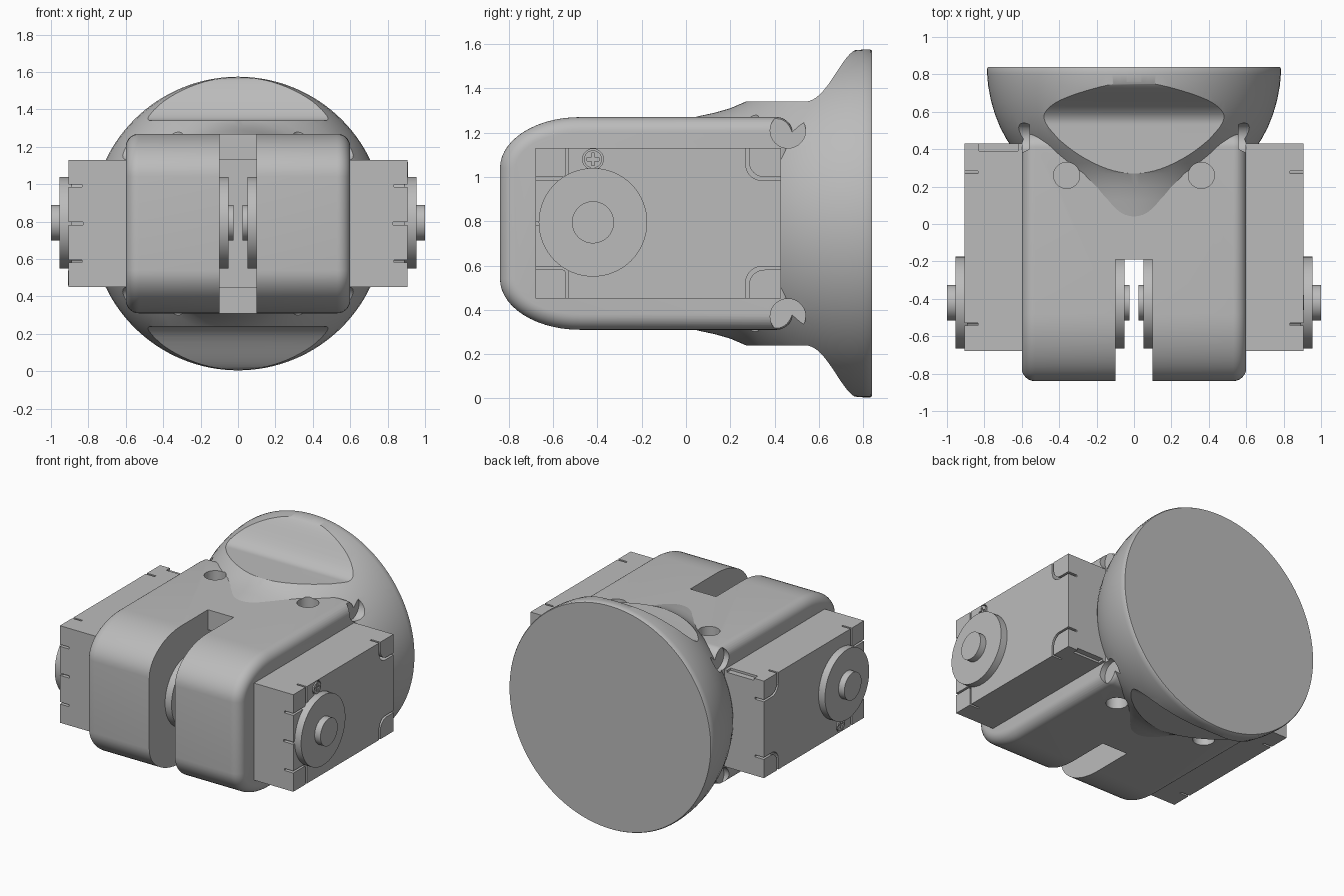
import bpy, bmesh
from math import sin, cos, pi, sqrt

if "Cube" in bpy.data.objects:
    bpy.data.objects.remove(bpy.data.objects["Cube"])

grey = bpy.data.materials.new("plain grey")
grey.use_nodes = True
colour = (0.5, 0.5, 0.5, 1)
grey.diffuse_color = colour
grey.node_tree.nodes["Principled BSDF"].inputs["Base Color"].default_value = colour

MID = 0.79       # height of the main axis
HORN_Y = -0.42   # servo shaft position


def finish(name, bm):
    bmesh.ops.recalc_face_normals(bm, faces=bm.faces)
    mesh = bpy.data.meshes.new(name)
    bm.to_mesh(mesh)
    bm.free()
    mesh.materials.append(grey)
    obj = bpy.data.objects.new(name, mesh)
    bpy.context.collection.objects.link(obj)
    return obj


def loft(name, rings):
    """Skin a list of equal closed rings and cap both ends."""
    bm = bmesh.new()
    rows = [[bm.verts.new(p) for p in ring] for ring in rings]
    n = len(rows[0])
    for a, b in zip(rows, rows[1:]):
        for i in range(n):
            j = (i + 1) % n
            bm.faces.new((a[i], a[j], b[j], b[i]))
    bm.faces.new(rows[0])
    bm.faces.new(rows[-1])
    return finish(name, bm)


def turned(name, axis, centre, profile, n=64):
    """Solid of revolution from (radius, position) pairs along an axis."""
    rings = []
    for r, t in profile:
        ring = []
        for i in range(n):
            a = 2 * pi * i / n
            u, v = r * cos(a), r * sin(a)
            off = {"x": (t, u, v), "y": (u, t, v), "z": (u, v, t)}[axis]
            ring.append([c + o for c, o in zip(centre, off)])
        rings.append(ring)
    return loft(name, rings)


def box(name, xs, ys, zs, round_at=None, radius=0.0):
    """Box, optionally rounding the x-direction edge nearest (y, z)."""
    bm = bmesh.new()
    bmesh.ops.create_cube(bm, size=1)
    for v in bm.verts:
        v.co = [(min(r) + max(r)) / 2 + c * abs(r[1] - r[0])
                for r, c in zip((xs, ys, zs), v.co)]
    if round_at:
        near = [e for e in bm.edges if all(
            abs(v.co.y - round_at[0]) + abs(v.co.z - round_at[1]) < 0.001 for v in e.verts)]
        bmesh.ops.bevel(bm, geom=near, offset=radius, segments=6, profile=0.5, affect="EDGES")
    return finish(name, bm)


def combine(obj, cutters, operation="DIFFERENCE"):
    for c in cutters:
        mod = obj.modifiers.new("cut", "BOOLEAN")
        mod.operation, mod.solver, mod.object = operation, "EXACT", c
    bpy.context.view_layer.update()
    graph = bpy.context.evaluated_depsgraph_get()
    mesh = bpy.data.meshes.new_from_object(obj.evaluated_get(graph))
    obj.modifiers.clear()
    obj.data = mesh
    for c in cutters:
        bpy.data.objects.remove(c)


def access_holes():
    """Screw holes from above and below, and sideways beside the flange."""
    holes = []
    for sx in (-1, 1):
        for sz in (-1, 1):
            holes.append(turned("hole", "z", (sx * 0.36, 0.26, MID),
                                [(0.07, sz * 0.36), (0.07, sz * 0.75)], 40))
            holes.append(turned("hole", "x", (0, 0.46, MID + sz * 0.42),
                                [(0.08, sx * 0.56), (0.08, sx * 0.95)], 40))
    return holes


# Housing: rounded outline in y-z, lofted across x with soft side edges
def housing_ring(x, inset):
    ring = []
    corners = ((1, 1, 0.08, 0.1), (-1, 1, 0.36, 0.23), (-1, -1, 0.36, 0.23), (1, -1, 0.08, 0.1))
    for q, (sy, sz, ry, rz) in enumerate(corners):
        cy = (0.49 if sy > 0 else -0.84) - sy * ry
        cz = MID + sz * (0.48 - rz)
        for i in range(15):
            a = pi / 2 * (q + i / 14)
            ring.append((x, cy + (ry - inset) * cos(a), cz + (rz - inset) * sin(a)))
    return ring


R = 0.07
steps = [i / 8 * pi / 2 for i in range(9)]
side = [(0.6 - R + R * cos(t), R - R * sin(t)) for t in steps]
sections = [(-x, d) for x, d in side] + [(x, d) for x, d in reversed(side)]
housing = loft("housing", [housing_ring(x, d) for x, d in sections])
slot = box("slot", (-0.1, 0.1), (-1, -0.19), (0, 1.6))
cavity = box("cavity", (-0.1, 0.1), (-0.6, -0.06), (MID - 0.34, MID + 0.34))
combine(housing, [slot, cavity] + access_holes())

# Mounting flange: bowl turned about y, trimmed to a swept shape above and below
bowl = [(0.47, 0), (0.485, 0.06), (0.5, 0.13), (0.52, 0.2), (0.55, 0.27), (0.59, 0.325),
        (0.635, 0.385), (0.68, 0.45), (0.715, 0.515), (0.743, 0.585), (0.765, 0.66),
        (0.78, 0.74), (0.785, 0.8), (0.785, 0.832), (0.78, 0.84)]
flange = turned("mounting_flange", "y", (0, 0, MID), bowl, 128)
upper = [(-0.2, 0.55)]
for i in range(25):
    u = i / 24
    w = u ** 1.2
    upper.append((0.53 + 0.25 * u, 0.55 + 0.237 * w * w * (3 - 2 * w)))
upper.append((0.9, 0.79))
outline = [(y, MID + h) for y, h in upper] + [(y, MID - h) for y, h in reversed(upper)]
trim = loft("trim", [[(x, y, z) for y, z in outline] for x in (-1, 1)])
combine(flange, [trim], "INTERSECT")
combine(flange, access_holes())

# Servos: the second is the first turned half way round the y axis
smooth = [housing, flange]
for s, label in ((1, "left"), (-1, "right")):
    def X(a, b):
        return (s * a, s * b)

    z_screw = MID + s * 0.29
    cuts = [
        box("slit", X(0.83, 0.95), (-0.7, -0.655), (MID - 0.008, MID + 0.008)),
        box("ledge", X(0.62, 0.89), (0.39, 0.5), (MID - s * 0.325, MID - s * 0.4)),
        turned("screw_seat", "x", (0, HORN_Y, z_screw), [(0.047, s * 0.885), (0.047, s * 0.95)], 32),
    ]
    # Corner caps set into rebates with a fine gap
    for end, far in ((-0.68, -0.53), (0.43, 0.27)):
        out = 1 if end > 0 else -1
        for sz in (-1, 1):
            edge, inner = MID + sz * 0.34, MID + sz * 0.195
            r = 0.07 if end > 0 else 0.012
            cuts.append(box("rebate", X(0.835, 0.95), (end + out * 0.05, far),
                            (edge + sz * 0.05, inner), (far, inner), r))
            f2, i2 = far + out * 0.014, inner + sz * 0.014
            cap = box(label + "_corner_cap", X(0.83, 0.905), (end, f2), (edge, i2), (f2, i2), r)
            smooth.append(cap)
    servo = box(label + "_servo", X(0.5, 0.905), (-0.68, 0.43), (MID - 0.34, MID + 0.34))
    combine(servo, cuts)

    # Horns on both ends of the shaft, each with a central boss
    at = (0, HORN_Y, MID + 0.005)
    outer = turned(label + "_outer_horn", "x", at,
                   [(0.245, s * 0.89), (0.245, s * 0.955)])
    outer_boss = turned(label + "_outer_boss", "x", at,
                        [(0.095, s * 0.94), (0.095, s * 1.0)])
    inner_horn = turned(label + "_inner_horn", "x", at,
                        [(0.245, s * 0.12), (0.245, s * 0.05)])
    inner_boss = turned(label + "_inner_boss", "x", at,
                        [(0.095, s * 0.06), (0.095, s * 0.025)])

    # Cross-head screw
    screw = turned(label + "_screw", "x", (0, HORN_Y, z_screw),
                   [(0.04, s * 0.88), (0.04, s * 0.91)], 32)
    combine(screw, [
        box("cross", X(0.9, 0.95), (HORN_Y - a, HORN_Y + a), (z_screw - b, z_screw + b))
        for a, b in ((0.028, 0.007), (0.007, 0.028))])
    smooth += [outer, outer_boss, inner_horn, inner_boss, screw]

# Smooth the curved parts, keeping sharp edges
bpy.ops.object.select_all(action="DESELECT")
for o in smooth:
    o.select_set(True)
bpy.context.view_layer.objects.active = housing
bpy.ops.object.shade_smooth_by_angle(angle=0.6)
